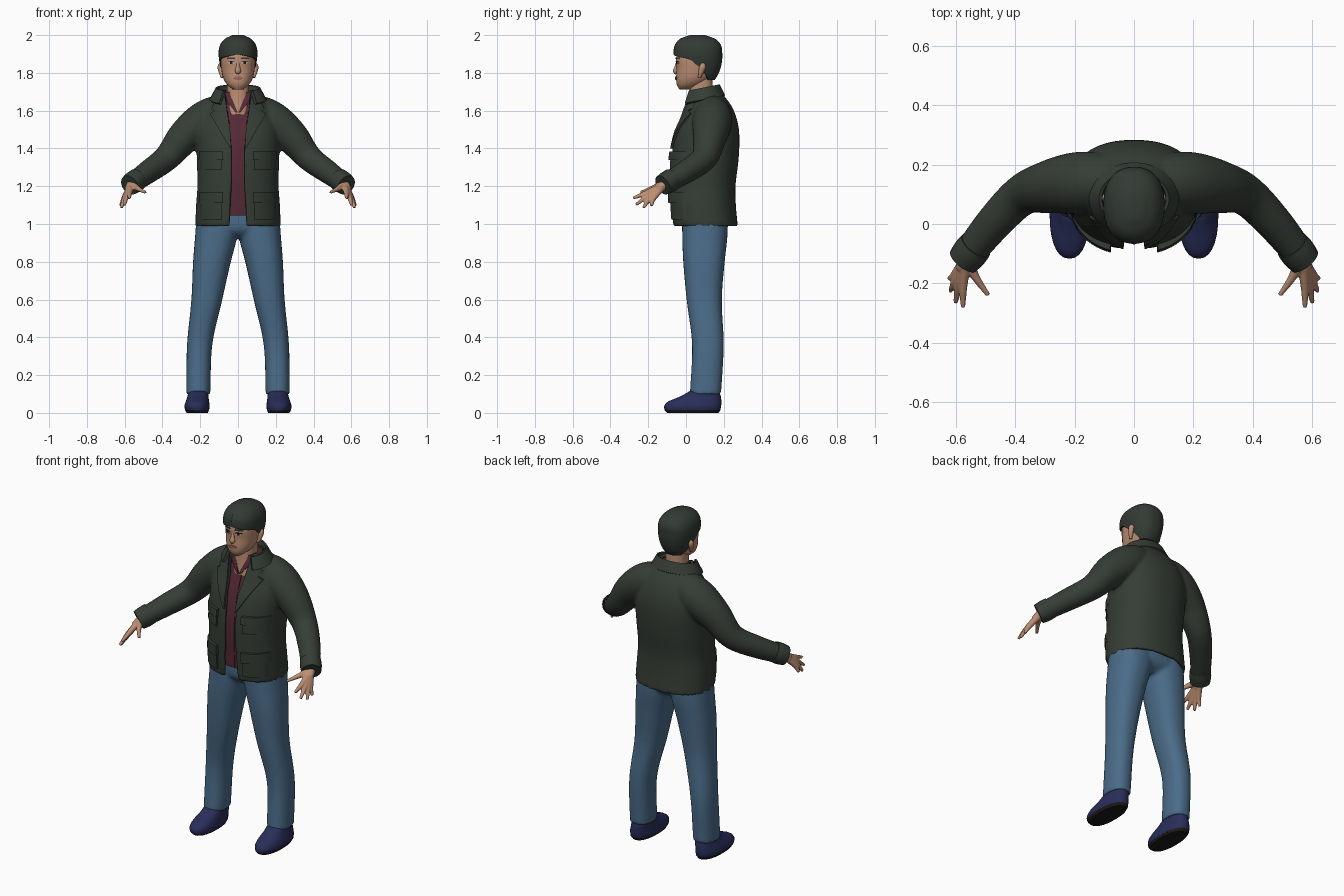
import bpy, bmesh, math
from mathutils import Vector

cube = bpy.data.objects.get("Cube")
if cube:
    bpy.data.objects.remove(cube)


def material(name, *rgb):
    m = bpy.data.materials.new(name)
    m.use_nodes = True
    m.diffuse_color = (*rgb, 1)
    m.node_tree.nodes["Principled BSDF"].inputs["Base Color"].default_value = (*rgb, 1)
    return m


GREEN = material("dark green cloth", .036, .046, .036)
HAIR = material("dark hair", .033, .042, .034)
SKIN = material("skin", .50, .27, .17)
DENIM = material("blue denim", .07, .15, .25)
RED = material("maroon cloth", .09, .022, .035)
NAVY = material("navy shoe", .022, .027, .10)
BLACK = material("black", .012, .011, .010)
LIP = material("lip", .33, .14, .10)
WHITE = material("eye white", .5, .45, .4)


# ---- Helpers: a part is a stack of point loops, capped at both ends ----
def sect(rows, t):
    """Smoothly interpolate the columns of rows at the key t (first column)."""
    i = max([k for k in range(len(rows) - 1) if rows[k][0] <= t], default=0)
    p, a, b, n = rows[max(i - 1, 0)], rows[i], rows[i + 1], rows[min(i + 2, len(rows) - 1)]
    h = b[0] - a[0]
    s = (t - a[0]) / h
    out = []
    for c in range(1, len(a)):
        ma = (b[c] - p[c]) / (b[0] - p[0]) * h
        mb = (n[c] - a[c]) / (n[0] - a[0]) * h
        d = b[c] - a[c]
        out.append(a[c] + s * (ma + s * (3 * d - 2 * ma - mb + s * (ma + mb - 2 * d))))
    return out


def steps(a, b, n):
    return [a + (b - a) * i / n for i in range(n + 1)]


def spow(v, e):
    return math.copysign(abs(v) ** e, v)


def at_angle(rows, z, ang, out=0, k=2.3):
    """Point on a stacked body; angle zero looks to the front."""
    cx, rx, yf, yb = sect(rows, z)
    x = cx + (rx + out) * spow(math.sin(ang), 2 / k)
    return Vector((x, (yf + yb) / 2 - ((yb - yf) / 2 + out) * spow(math.cos(ang), 2 / k), z))


def body(rows, n=16, sides=32, out=0, k=2.3, z0=None, z1=None):
    zs = steps(rows[0][0] if z0 is None else z0, rows[-1][0] if z1 is None else z1, n)
    return [[at_angle(rows, z, math.tau * i / sides, out, k) for i in range(sides)] for z in zs]


def shell(rows, start, n, thick, k=2.3):
    """Open coat-like wall, starting at an angle given per height."""
    loops = []
    for z in steps(rows[0][0], rows[-1][0], n):
        a = start(z)
        angs = steps(a, math.tau - a, 48)
        loops.append([at_angle(rows, z, t, 0, k) for t in angs] +
                     [at_angle(rows, z, t, -thick, k) for t in reversed(angs)])
    return loops


def slab(rows, shape, lo, hi, k=2.3, cols=8):
    """Plate lying on the front of a body; shape lists (z, x0, x1)."""
    loops = []
    for a, b in zip(shape, shape[1:]):
        for s in steps(0, 1, 4)[0 if a is shape[0] else 1:]:
            z, x0, x1 = (u + (v - u) * s for u, v in zip(a, b))
            xs = steps(x0, x1, cols)

            def pt(x, out):
                cx, rx, yf, yb = sect(rows, z)
                q = min(abs(x - cx) / rx, .985) ** k
                return Vector((x, (yf + yb) / 2 - ((yb - yf) / 2 + out) * (1 - q) ** (1 / k), z))
            loops.append([pt(x, hi) for x in xs] + [pt(x, lo) for x in reversed(xs)])
    return loops


def tube(pts, n=12, sides=16):
    rows = [(i, *p) for i, p in enumerate(pts)]
    loops = []
    for t in steps(0, len(pts) - 1, n):
        x, y, z, r = sect(rows, t)
        d = Vector(sect(rows, t + .01)[:3]) - Vector(sect(rows, t - .01)[:3])
        u = d.cross(Vector((1, 0, 0))).normalized()
        v = d.cross(u).normalized()
        loops.append([Vector((x, y, z)) + r * (u * math.cos(a) + v * math.sin(a))
                      for a in (math.tau * i / sides for i in range(sides))])
    return loops


def both(*parts):
    flip = [[[Vector((-p.x, p.y, p.z)) for p in loop] for loop in part] for part in parts]
    return list(parts) + flip


def build(name, parts, mat, voxel=0, relax=4):
    bm = bmesh.new()
    for part in parts:
        vs = [[bm.verts.new(p) for p in loop] for loop in part]
        n = len(vs[0])
        for a, b in zip(vs, vs[1:]):
            for i in range(n):
                bm.faces.new((a[i], a[(i + 1) % n], b[(i + 1) % n], b[i]))
        bm.faces.new(vs[0][::-1])
        bm.faces.new(vs[-1])
    bmesh.ops.recalc_face_normals(bm, faces=bm.faces)
    me = bpy.data.meshes.new(name)
    bm.to_mesh(me)
    bm.free()
    me.shade_smooth()
    me.set_sharp_from_angle(angle=math.radians(50))
    me.materials.append(mat)
    ob = bpy.data.objects.new(name, me)
    bpy.context.collection.objects.link(ob)
    if voxel:
        r = ob.modifiers.new("fuse", 'REMESH')
        r.mode, r.voxel_size, r.use_smooth_shade = 'VOXEL', voxel, True
        s = ob.modifiers.new("relax", 'SMOOTH')
        s.factor, s.iterations = .5, relax
    return ob


# ---- Jeans: legs fused to the hips ----
LEG = [(.10, .21, .064, .02, .186), (.36, .203, .067, .032, .2), (.6, .165, .082, .003, .19),
       (.8, .138, .1, -.015, .205), (.94, .115, .112, -.02, .22), (1.04, .11, .11, -.02, .22)]
HIPS = [(.925, 0, .1, .03, .17), (.96, 0, .2, -.012, .215), (1.02, 0, .218, -.022, .222),
        (1.1, 0, .2, -.02, .21)]
build("jeans", both(body(LEG, 24)) + [body(HIPS, 8)], DENIM, .01, 5)

# ---- Shoes ----
SHOE = [(.012, .216, .062, -.112, .18), (.035, .217, .067, -.116, .186), (.06, .215, .062, -.095, .187),
        (.085, .212, .056, -.035, .185), (.115, .21, .052, .02, .176)]
SOLE = [(0, .216, .056, -.1, .172), (.016, .217, .064, -.114, .184)]
build("shoes", both(body(SHOE, 10, 28)), NAVY)
build("shoe_soles", both(body(SOLE, 2, 28)), BLACK)

# ---- Jacket: open wall fused with the sleeves ----
COAT = [(.99, 0, .226, -.072, .274), (1.1, 0, .222, -.08, .264), (1.2, 0, .215, -.084, .262),
        (1.35, 0, .218, -.08, .279), (1.48, 0, .22, -.055, .282), (1.56, 0, .20, -.022, .268),
        (1.63, 0, .165, .0, .238), (1.68, 0, .125, .015, .2), (1.71, 0, .105, .02, .18)]
GAP = [(.99, .047), (1.2, .037), (1.4, .036), (1.55, .05), (1.65, .068), (1.71, .075)]


def coat_start(z):
    return math.asin((sect(GAP, z)[0] / sect(COAT, z)[1]) ** (2.3 / 2))


SLEEVE = [(.07, .13, 1.60, .085), (.13, .14, 1.575, .1), (.2, .137, 1.53, .104), (.285, .125, 1.46, .09),
          (.375, .098, 1.352, .07), (.47, .005, 1.28, .062), (.565, -.112, 1.212, .052)]
build("jacket", [shell(COAT, coat_start, 36, .022)] + both(tube(SLEEVE, 30, 24)), GREEN, .009, 4)
build("cuffs", both(tube([(.532, -.072, 1.238, .058), (.552, -.097, 1.222, .06),
                          (.574, -.124, 1.206, .055)], 4, 20)), GREEN)

# Collar: folded band swept round the neck
PROFILE = [(.088, .075, 1.66), (.108, .086, 1.735), (.118, .093, 1.738), (.152, .122, 1.675), (.13, .1, 1.66)]
collar = []
for a in steps(.72, math.tau - .72, 36):
    loop = []
    for rx, ry, z in PROFILE:
        y = .085 - ry * math.cos(a)
        loop.append(Vector((rx * math.sin(a), y, z + .2 * (y - .17))))
    collar.append(loop)
build("collar", [collar], GREEN)

LAPEL = [(1.40, .036, .042), (1.5, .042, .1), (1.585, .055, .15), (1.6, .058, .125),
         (1.61, .059, .14), (1.68, .07, .115)]
build("lapels", both(slab(COAT, LAPEL, -.005, .012)), GREEN)

# Pockets and their flaps
for name, top, bottom, drop in (("chest", 1.385, 1.285, .045), ("hip", 1.17, 1.025, .06)):
    pocket = slab(COAT, [(bottom, .085, .2), (top, .085, .2)], -.01, .012)
    flap = slab(COAT, [(top - drop, .078, .208), (top, .08, .205)], -.01, .021)
    build(name + "_pockets", both(pocket), GREEN)
    build(name + "_pocket_flaps", both(flap), GREEN)

# ---- Shirt with open neck ----
build("shirt", [body(COAT, 24, 40, -.03, z0=1.045, z1=1.7)], RED)
build("shirt_placket", [slab(COAT, [(1.05, -.014, .014), (1.6, -.014, .014)], -.032, -.026)], RED)
build("chest_skin", [slab(COAT, [(1.6, -.004, .004), (1.7, -.045, .045)], -.032, -.024)], SKIN)
build("shirt_collar", both(slab(COAT, [(1.59, .002, .012), (1.65, .026, .058), (1.7, .046, .07)],
                                -.032, -.014)), RED)

# ---- Hands ----
WRIST = (.563, -.112, 1.21, .026)
FINGERS = [((.574, -.205, 1.166), (.575, -.28, 1.137)), ((.588, -.199, 1.152), (.6, -.265, 1.102)),
           ((.598, -.188, 1.142), (.618, -.225, 1.085)), ((.603, -.172, 1.136), (.622, -.183, 1.095))]
hand = [tube([(.545, -.09, 1.225, .03), WRIST, (.58, -.15, 1.18, .022)], 6),
        tube([WRIST, (.535, -.175, 1.19, .015), (.49, -.24, 1.167, .008)], 10, 10)]
for knuckle, tip in FINGERS:
    hand.append(tube([(*WRIST[:3], .02), (*knuckle, .015), (*tip, .008)], 10, 10))
build("hands", both(*hand), SKIN, .005, 2)

# ---- Head ----
HEAD = [(1.712, 0, .026, -.034, .03), (1.735, 0, .056, -.048, .085), (1.77, 0, .077, -.052, .13),
        (1.82, 0, .088, -.05, .16), (1.88, 0, .092, -.052, .175), (1.94, 0, .08, -.03, .165),
        (1.98, 0, .04, .02, .12)]
NECK = [(1.58, 0, .07, .01, .16), (1.66, 0, .06, .018, .145), (1.78, 0, .058, .02, .14)]
build("head", [body(HEAD, 24)], SKIN)
build("neck", [body(NECK, 8)], SKIN)
build("nose", [tube([(0, -.043, 1.86, .008), (0, -.05, 1.83, .011), (0, -.053, 1.808, .016),
                     (0, -.046, 1.797, .008)], 9, 12)], SKIN)
build("ears", both(tube([(.083, .07, 1.775, .007), (.089, .08, 1.805, .014), (.09, .088, 1.835, .018),
                         (.088, .085, 1.855, .006)], 9, 12)), SKIN)
build("eyes", both(slab(HEAD, [(1.847, .022, .048), (1.854, .018, .054), (1.861, .024, .05)],
                        -.003, .002)), WHITE)
build("pupils", both(slab(HEAD, [(1.847, .029, .043), (1.861, .029, .043)], -.002, .003)), BLACK)
build("eyelids", both(slab(HEAD, [(1.859, .016, .056), (1.864, .02, .052)], -.003, .004)), BLACK)
build("eyebrows", both(slab(HEAD, [(1.874, .014, .06), (1.882, .018, .058)], -.003, .004)), HAIR)
build("lips", [slab(HEAD, [(1.763, -.014, .014), (1.772, -.028, .028), (1.78, -.014, .014)],
                    -.003, .005)], LIP)

# Hair: cap with a fringe, swept back behind the ears
LOCKS = [(1.762, 0, .066, -.03, .152), (1.8, 0, .086, -.05, .174), (1.85, 0, .097, -.06, .189),
         (1.9, 0, .103, -.066, .192), (1.945, 0, .096, -.06, .186), (1.98, 0, .07, -.032, .155),
         (2.0, 0, .03, .02, .1)]
HAIRLINE = [(1.762, 2.2), (1.8, 1.85), (1.845, 1.5), (1.875, 1.15), (1.898, .02), (1.91, .001), (2.0, .001)]


def hair_start(z):
    return max(sect(HAIRLINE, z)[0], .001)


build("hair", [shell(LOCKS, hair_start, 40, .02), body(LOCKS, 14, z0=1.905, out=-.001)], HAIR)
